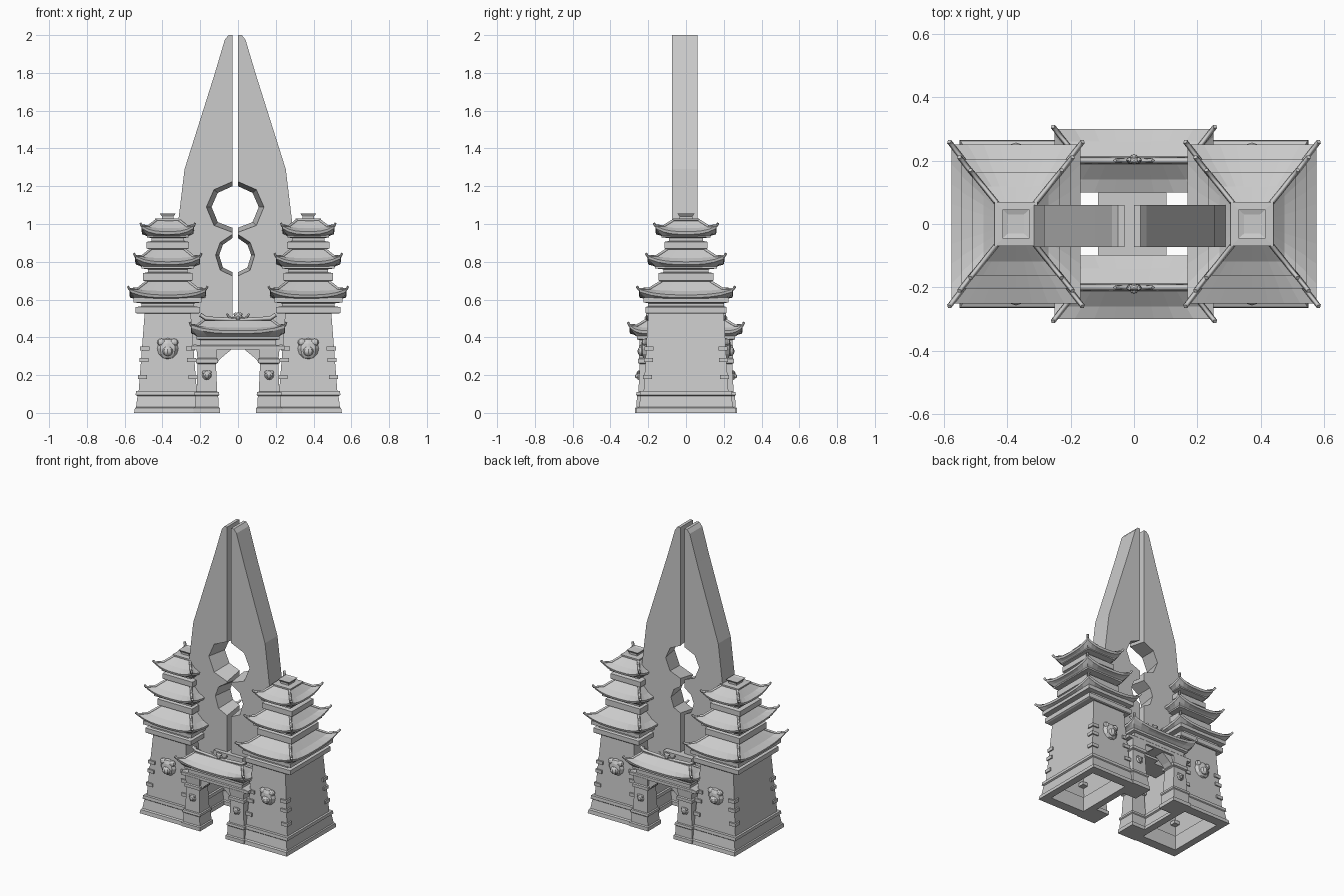
import bpy, bmesh, math
from mathutils import Vector, Matrix

cube = bpy.data.objects.get("Cube")
if cube:
    bpy.data.objects.remove(cube, do_unlink=True)

stone = bpy.data.materials.new("grey stone")
stone.use_nodes = True
stone.diffuse_color = (0.6, 0.6, 0.6, 1)
stone.node_tree.nodes["Principled BSDF"].inputs["Base Color"].default_value = (0.6, 0.6, 0.6, 1)


def finish(name, bm):
    bmesh.ops.recalc_face_normals(bm, faces=bm.faces)
    mesh = bpy.data.meshes.new(name)
    bm.to_mesh(mesh)
    bm.free()
    mesh.materials.append(stone)
    obj = bpy.data.objects.new(name, mesh)
    bpy.context.collection.objects.link(obj)
    return obj


def skin(bm, rings, cap_start=True, cap_end=True):
    """Join equal-length loops of points with quads."""
    loops = [[bm.verts.new(p) for p in ring] for ring in rings]
    n = len(loops[0])
    for a, b in zip(loops, loops[1:]):
        for i in range(n):
            j = (i + 1) % n
            bm.faces.new((a[i], a[j], b[j], b[i]))
    if cap_start:
        bm.faces.new(loops[0][::-1])
    if cap_end:
        bm.faces.new(loops[-1])


def rect(cx, cy, hx, hy, z):
    return [(cx - hx, cy - hy, z), (cx + hx, cy - hy, z),
            (cx + hx, cy + hy, z), (cx - hx, cy + hy, z)]


def stack(name, cx, cy, levels, start=True, end=True):
    """Stepped or tapered block from (half x, half y, z) levels."""
    bm = bmesh.new()
    skin(bm, [rect(cx, cy, *lv) for lv in levels], start, end)
    return finish(name, bm)


def box(name, cx, cy, hx, hy, z0, z1):
    return stack(name, cx, cy, [(hx, hy, z0), (hx, hy, z1)])


def bar(name, points, radius):
    """Thin square bar along a path."""
    curve = bpy.data.curves.new(name, 'CURVE')
    curve.dimensions = '3D'
    curve.bevel_depth = radius
    curve.bevel_resolution = 0
    curve.use_fill_caps = True
    spline = curve.splines.new('POLY')
    spline.points.add(len(points) - 1)
    for sp, p in zip(spline.points, points):
        sp.co = (*p, 1)
    curve.materials.append(stone)
    obj = bpy.data.objects.new(name, curve)
    bpy.context.collection.objects.link(obj)


def eave_ring(cx, cy, hx, hy, z, lift, n=8):
    """Rectangle whose sides sweep up towards the corners."""
    corners = rect(0, 0, hx, hy, 0)
    ring = []
    for k in range(4):
        a, b = Vector(corners[k]), Vector(corners[(k + 1) % 4])
        for i in range(n):
            t = i / n
            p = a.lerp(b, t)
            ring.append((cx + p.x, cy + p.y, z + lift * abs(2 * t - 1) ** 3))
    return ring


def roof(name, cx, cy, eave, top, z, height, lift=0.03):
    (ex, ey), (tx, ty) = eave, top
    mid = lambda f: (tx + (ex - tx) * f, ty + (ey - ty) * f)
    bm = bmesh.new()
    skin(bm, [eave_ring(cx, cy, *mid(0.55), z - 0.03, 0),
              eave_ring(cx, cy, *mid(0.75), z - 0.02, lift * 0.3),
              eave_ring(cx, cy, *mid(0.96), z - 0.015, lift),
              eave_ring(cx, cy, ex, ey, z, lift),
              eave_ring(cx, cy, *mid(0.55), z + height * 0.3, lift * 0.3),
              eave_ring(cx, cy, tx, ty, z + height, 0)])
    finish(name, bm)
    # Corner ridges with raised tips
    for sx in (-1, 1):
        for sy in (-1, 1):
            path = [(cx + sx * mid(f)[0], cy + sy * mid(f)[1], z + dz) for f, dz in
                    ((0, height), (0.55, height * 0.3 + lift * 0.3), (1, lift), (1.08, lift + 0.014))]
            bar(name + "_ridge", path, 0.008)


def lion_head(name, x, sy, y, z, r):
    bm = bmesh.new()
    parts = [((0, 0, 0), (1, 0.5, 1)), ((0, 0.4, -0.25), (0.5, 0.4, 0.45)),
             ((-0.6, 0.1, 0.6), (0.4, 0.3, 0.35)), ((0.6, 0.1, 0.6), (0.4, 0.3, 0.35))]
    for off, scale in parts:
        place = Matrix.Translation((x + off[0] * r, sy * (y + off[1] * r), z + off[2] * r))
        size = Matrix.Diagonal((*[s * r for s in scale], 1))
        bmesh.ops.create_uvsphere(bm, u_segments=8, v_segments=6, radius=1, matrix=place @ size)
    finish(name, bm)


# Twin pagoda towers
for s in (-1, 1):
    cx = s * 0.372
    stack("tower_base", cx, 0, [
        (0.13, 0.2, 0.1), (0.13, 0.2, 0), (0.178, 0.265, 0), (0.174, 0.262, 0.025),
        (0.168, 0.25, 0.03), (0.16, 0.24, 0.09), (0.17, 0.245, 0.095), (0.168, 0.243, 0.115),
        (0.15, 0.222, 0.115)], False, False)
    stack("tower_body", cx, 0, [(0.155, 0.225, 0.1), (0.122, 0.2, 0.53)], False, False)
    stack("tower_cornice", cx, 0, [
        (0.16, 0.21, 0.525), (0.17, 0.215, 0.53), (0.17, 0.215, 0.56), (0.14, 0.2, 0.565),
        (0.14, 0.2, 0.58), (0.18, 0.225, 0.585), (0.18, 0.225, 0.61)])
    roof("lower_roof", cx, 0, (0.203, 0.25), (0.11, 0.13), 0.625, 0.07)
    stack("lower_neck", cx, 0, [
        (0.11, 0.13, 0.68), (0.11, 0.13, 0.695), (0.13, 0.145, 0.7), (0.13, 0.145, 0.74),
        (0.105, 0.12, 0.745), (0.105, 0.12, 0.76), (0.14, 0.165, 0.765), (0.14, 0.165, 0.79)])
    roof("middle_roof", cx, 0, (0.172, 0.203), (0.09, 0.1), 0.8, 0.065)
    stack("middle_neck", cx, 0, [
        (0.09, 0.1, 0.85), (0.09, 0.1, 0.865), (0.112, 0.115, 0.87), (0.112, 0.115, 0.905),
        (0.085, 0.09, 0.91), (0.085, 0.09, 0.925), (0.11, 0.13, 0.93), (0.11, 0.13, 0.95)])
    roof("upper_roof", cx, 0, (0.138, 0.162), (0.06, 0.065), 0.96, 0.06)
    stack("tower_finial", cx, 0, [
        (0.06, 0.065, 1.01), (0.068, 0.07, 1.02), (0.068, 0.07, 1.028), (0.03, 0.035, 1.03),
        (0.03, 0.035, 1.04), (0.042, 0.045, 1.055), (0.025, 0.03, 1.05)])
    # Corner stones and guardian heads
    for sy in (-1, 1):
        for sx in (-1, 1):
            for z in (0.19, 0.28, 0.34):
                f = (z - 0.1) / 0.43
                box("corner_stone", cx + sx * (0.14 - 0.033 * f), sy * (0.21 - 0.025 * f),
                    0.024, 0.024, z - 0.011, z + 0.011)
        lion_head("guardian_head", cx, sy, 0.212, 0.34, 0.056)

# Roofed gates at the front and back
for sy in (-1, 1):
    y = sy * 0.2
    for s in (-1, 1):
        stack("gate_post", s * 0.165, y, [
            (0.07, 0.07, 0), (0.07, 0.07, 0.025), (0.063, 0.062, 0.03), (0.06, 0.06, 0.09),
            (0.066, 0.064, 0.095), (0.064, 0.062, 0.11), (0.055, 0.052, 0.112),
            (0.048, 0.045, 0.26), (0.058, 0.055, 0.265), (0.058, 0.055, 0.285),
            (0.05, 0.048, 0.29), (0.055, 0.052, 0.34)])
        lion_head("post_emblem", s * 0.165, sy, 0.25, 0.2, 0.025)
        bm = bmesh.new()
        bracket = ((0.125, 0.335), (0.115, 0.26), (0.09, 0.29), (0.035, 0.335))
        skin(bm, [[(s * px, y + d, pz) for px, pz in bracket] for d in (-0.035, 0.035)])
        finish("gate_bracket", bm)
    stack("gate_lintel", 0, y, [
        (0.25, 0.05, 0.335), (0.25, 0.05, 0.355), (0.2, 0.045, 0.36), (0.2, 0.045, 0.385),
        (0.22, 0.06, 0.39), (0.22, 0.06, 0.41), (0.2, 0.05, 0.415), (0.2, 0.05, 0.43)])
    roof("gate_roof", 0, y, (0.25, 0.1), (0.18, 0.012), 0.435, 0.055)
    bar("gate_ridge", [(-0.2, y, 0.52), (-0.17, y, 0.5), (0, y, 0.492), (0.17, y, 0.5), (0.2, y, 0.52)], 0.011)
    lion_head("ridge_ornament", 0, sy, 0.2, 0.508, 0.024)
    for s in (-1, 1):
        bar("ridge_curl", [(s * 0.02, y, 0.5), (s * 0.045, y, 0.505), (s * 0.06, y, 0.525)], 0.006)

# Split spire with two openings, flared towards the front
outer = [(0.015, 2.0), (0.035, 2.0), (0.055, 1.975), (0.11, 1.79), (0.268, 1.29),
         (0.303, 1.0), (0.32, 0.36), (0.015, 0.36)]
openings = [(0.835, [(0.015, 0.745), (0.065, 0.77), (0.085, 0.835), (0.065, 0.89), (0.015, 0.925)]),
            (1.09, [(0.015, 0.98), (0.092, 1.01), (0.125, 1.09), (0.092, 1.165), (0.015, 1.2)])]
for s in (-1, 1):
    bm = bmesh.new()
    rings = []
    for y, flare in ((-0.073, 1.22), (0.06, 1.0)):
        ring = list(outer)
        for zc, pts in openings:
            ring += [(px if px < 0.02 else px * flare, zc + (pz - zc) * flare) for px, pz in pts]
        rings.append([(s * px - 0.015, y, pz) for px, pz in ring])
    skin(bm, rings)
    finish("spire_half", bm)
box("spire_footing", -0.005, 0, 0.108, 0.1, 0.36, 0.48)
